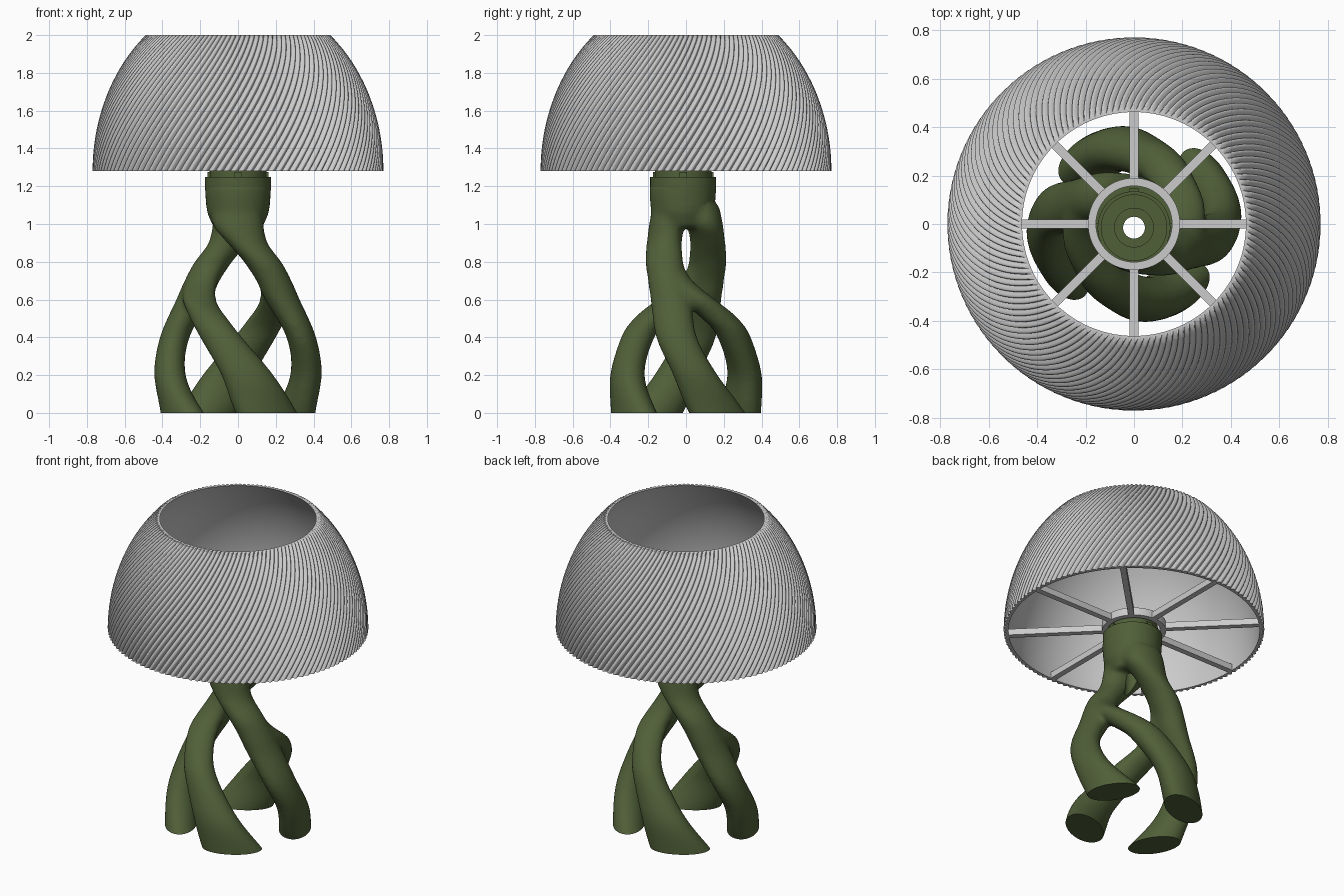
import bpy, bmesh
from math import sin, cos, pi, atan2, sqrt, radians
from mathutils import Vector

if "Cube" in bpy.data.objects:
    bpy.data.objects.remove(bpy.data.objects["Cube"])

green = bpy.data.materials.new("green")
green.diffuse_color = (0.08, 0.115, 0.04, 1)
green.use_nodes = True
green.node_tree.nodes["Principled BSDF"].inputs["Base Color"].default_value = green.diffuse_color


def add(name, verts, faces, mat=None, angle=35):
    me = bpy.data.meshes.new(name)
    me.from_pydata(verts, [], faces)
    bm = bmesh.new()
    bm.from_mesh(me)
    bmesh.ops.recalc_face_normals(bm, faces=bm.faces)
    bm.to_mesh(me)
    bm.free()
    ob = bpy.data.objects.new(name, me)
    bpy.context.collection.objects.link(ob)
    if mat:
        me.materials.append(mat)
    smooth(ob, angle)
    return ob


def smooth(ob, angle=35):
    bpy.ops.object.select_all(action='DESELECT')
    ob.select_set(True)
    bpy.context.view_layer.objects.active = ob
    bpy.ops.object.shade_smooth_by_angle(angle=radians(angle))


def grid_faces(rows, n, wrap, start=0):
    return [(start + i * n + j, start + i * n + (j + 1) % n,
             start + (i + 1) % rows * n + (j + 1) % n, start + (i + 1) % rows * n + j)
            for i in range(rows if wrap else rows - 1) for j in range(n)]


def lathe(name, profile, mat=None, n=64, cy=0.0, solid=False):
    """Revolve a profile: closed ring section, or capped solid."""
    v = [(r * cos(2 * pi * j / n), cy + r * sin(2 * pi * j / n), z)
         for r, z in profile for j in range(n)]
    f = grid_faces(len(profile), n, not solid)
    if solid:
        f += [tuple(range(n)), tuple(range(len(v) - n, len(v)))]
    return add(name, v, f, mat)


def spline(pts, steps=8):
    """Catmull-Rom through the control rows."""
    p = [Vector(q) for q in pts]
    p = [2 * p[0] - p[1]] + p + [2 * p[-1] - p[-2]]
    out = []
    for i in range(1, len(p) - 2):
        a, b, c, d = p[i - 1:i + 3]
        for s in range(steps):
            t = s / steps
            out.append(0.5 * (2 * b + (c - a) * t + (2 * a - 5 * b + 4 * c - d) * t * t
                              + (3 * b - a - 3 * c + d) * t ** 3))
    return out + [p[-2]]


# --- Ribbed shade: twisted rounded flutes outside, smooth wall inside ---
Z0, Z1, RIBS, SEG, TWIST = 1.28, 2.0, 120, 8, radians(35)


def shade_r(z):
    return sqrt(0.77 ** 2 - ((z - Z0) / 1.21) ** 2)


rows = [(Z0 + (Z1 - Z0) * i / 26, 0) for i in range(27)]
rows += [(Z1 - (Z1 - Z0) * i / 14, 1) for i in range(15)]
n = RIBS * SEG
sv = []
for z, inner in rows:
    for j in range(n):
        r = shade_r(z) - (0.027 if inner else 0.017 * (1 - abs(sin(pi * j / SEG))))
        a = 2 * pi * j / n + TWIST * (z - Z0) / (Z1 - Z0)
        sv.append((r * cos(a), r * sin(a), z))
add("shade", sv, grid_faces(len(rows), n, True), None, 50)

# --- Hub ring and eight spokes ---
lathe("shade_hub", [(0.157, 1.28), (0.19, 1.28), (0.19, 1.33), (0.157, 1.33)])
for k in range(8):
    c, s = cos(k * pi / 4), sin(k * pi / 4)
    v = [(r * c - w * s, r * s + w * c, z) for r in (0.18, 0.75)
         for w in (-0.018, 0.018) for z in (1.28, 1.32)]
    add(f"shade_spoke_{k + 1}", v, [(0, 1, 3, 2), (4, 6, 7, 5), (0, 4, 5, 1),
                                    (2, 3, 7, 6), (0, 2, 6, 4), (1, 5, 7, 3)])

# --- Twisted stand: rows are x, y, z, radial half-width, tangential half-width ---
side_leg = [(0.25, 0.22, -0.1, 0.09, 0.17), (0.295, 0.165, 0, 0.09, 0.16),
            (0.36, 0.05, 0.2, 0.078, 0.115), (0.335, -0.05, 0.4, 0.073, 0.105),
            (0.235, -0.08, 0.6, 0.085, 0.105), (0.19, -0.1, 0.7, 0.085, 0.1),
            (0.13, -0.115, 0.8, 0.09, 0.1), (0.05, -0.115, 0.9, 0.085, 0.105),
            (0.0, -0.1, 1.0, 0.09, 0.13), (0.0, -0.08, 1.1, 0.09, 0.12)]
cross_leg = [(0.2, -0.24, -0.1, 0.09, 0.18), (0.15, -0.275, 0, 0.095, 0.175),
             (0.05, -0.31, 0.2, 0.085, 0.135), (-0.09, -0.255, 0.4, 0.08, 0.11),
             (-0.155, -0.18, 0.5, 0.08, 0.105), (-0.205, -0.06, 0.6, 0.085, 0.09),
             (-0.19, 0.05, 0.7, 0.08, 0.08), (-0.13, 0.11, 0.8, 0.08, 0.08)]
bv, bf, m = [], [], 32
for ctrl in (side_leg, cross_leg):
    for sgn in (1, -1):
        start, path = len(bv), spline(ctrl)
        for x, y, z, a, b in path:
            x, y = sgn * x, sgn * y
            t = atan2(y, x)
            for j in range(m):
                u, w = (a + 0.005) * cos(2 * pi * j / m), (b + 0.005) * sin(2 * pi * j / m)
                bv.append((x + u * cos(t) - w * sin(t), y + u * sin(t) + w * cos(t), z))
        bf += grid_faces(len(path), m, False, start)
        bf += [tuple(range(start, start + m)), tuple(range(len(bv) - m, len(bv)))]
# collar core is fused with the strands
start = len(bv)
core = [(0.13, 0.98), (0.165, 1.06), (0.174, 1.15), (0.174, 1.22)]
bv += [(r * cos(2 * pi * j / m), -0.02 + r * sin(2 * pi * j / m), z)
       for r, z in core for j in range(m)]
bf += grid_faces(len(core), m, False, start)
bf += [tuple(range(start, start + m)), tuple(range(len(bv) - m, len(bv)))]
stand = add("twisted_stand", bv, bf, green)

# stepped socket and cable hole
cutter = lathe("socket_cutter", [(0.045, 0.75), (0.045, 1.1), (0.08, 1.1), (0.08, 1.13),
                                 (0.136, 1.13), (0.136, 1.4)], None, 48, -0.015, True)
cutter.hide_render = True
cutter.hide_viewport = False
mod = stand.modifiers.new("fuse", 'REMESH')
mod.mode, mod.voxel_size = 'VOXEL', 0.013
mod = stand.modifiers.new("soften", 'SMOOTH')
mod.factor, mod.iterations = 0.5, 16
mod = stand.modifiers.new("socket", 'BOOLEAN')
mod.operation, mod.object, mod.solver = 'DIFFERENCE', cutter, 'EXACT'
dg = bpy.context.evaluated_depsgraph_get()
me = bpy.data.meshes.new_from_object(stand.evaluated_get(dg))
stand.modifiers.clear()

# flat feet on the floor
bm = bmesh.new()
bm.from_mesh(me)
cut = bmesh.ops.bisect_plane(bm, geom=bm.verts[:] + bm.edges[:] + bm.faces[:],
                             plane_co=(0, 0, 0), plane_no=(0, 0, 1), clear_inner=True)
edges = [e for e in cut['geom_cut'] if isinstance(e, bmesh.types.BMEdge)]
bmesh.ops.holes_fill(bm, edges=edges, sides=0)
bm.to_mesh(me)
bm.free()
stand.data = me
if not me.materials:
    me.materials.append(green)
smooth(stand, 40)
bpy.data.objects.remove(cutter)

# --- Collar sleeve, neck and bayonet tabs ---
lathe("collar", [(0.135, 1.13), (0.168, 1.1), (0.175, 1.2), (0.175, 1.25), (0.15, 1.25),
                 (0.15, 1.31), (0.135, 1.31)], green, 64, -0.015)
for k in range(4):
    t0 = k * pi / 2
    v = [(r * cos(t0 + d), -0.015 + r * sin(t0 + d), z) for r in (0.145, 0.162)
         for d in (-0.12, 0.12) for z in (1.25, 1.275)]
    add(f"collar_tab_{k + 1}", v, [(0, 1, 3, 2), (4, 6, 7, 5), (0, 4, 5, 1),
                                   (2, 3, 7, 6), (0, 2, 6, 4), (1, 5, 7, 3)], green)
